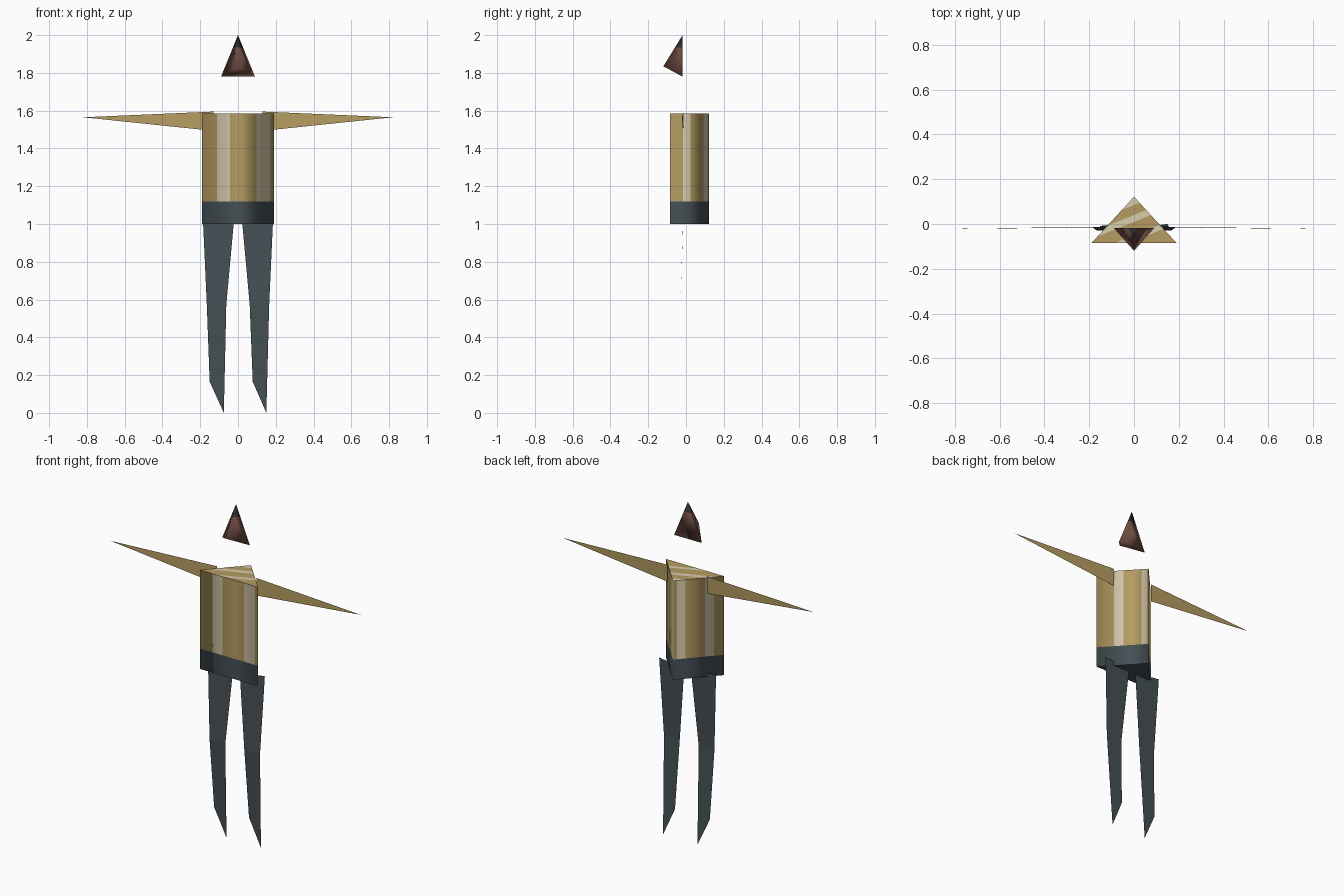
import bpy, bmesh
from mathutils import Vector

cube = bpy.data.objects.get("Cube")
if cube:
    bpy.data.objects.remove(cube)


def material(name, rgb):
    m = bpy.data.materials.new(name)
    m.use_nodes = True
    m.diffuse_color = (*rgb, 1)
    bsdf = m.node_tree.nodes["Principled BSDF"]
    bsdf.inputs["Base Color"].default_value = (*rgb, 1)
    bsdf.inputs["Roughness"].default_value = 0.8
    return m


GOLD = material("gold", (0.46, 0.33, 0.12))
CREAM = material("cream", (0.70, 0.61, 0.42))
SLATE = material("slate", (0.060, 0.080, 0.090))
SKIN = material("brown_skin", (0.15, 0.068, 0.052))
HAIR = material("dark_hair", (0.030, 0.026, 0.026))


def build(name, points, faces, mats, cuts=(), rule=None, smooth=False):
    """Mesh from points and faces, cut by planes, coloured by a rule on face centres."""
    bm = bmesh.new()
    verts = [bm.verts.new(p) for p in points]
    for f in faces:
        bm.faces.new([verts[i] for i in f])
    for co, no in cuts:
        bmesh.ops.bisect_plane(bm, geom=bm.verts[:] + bm.edges[:] + bm.faces[:],
                               plane_co=co, plane_no=no)
    for f in bm.faces:
        f.smooth = smooth
        if rule:
            f.material_index = rule(f.calc_center_median())
    mesh = bpy.data.meshes.new(name)
    bm.to_mesh(mesh)
    bm.free()
    for m in mats:
        mesh.materials.append(m)
    ob = bpy.data.objects.new(name, mesh)
    bpy.context.scene.collection.objects.link(ob)
    return ob


# Torso: triangular prism with a dark waist and vertical stripes
BOTTOM, WAIST, TOP = 1.0, 1.12, 1.585
corners = [Vector(c) for c in ((-0.19, -0.085, 0), (0.19, -0.085, 0), (0, 0.122, 0))]
stripes = [((0.21, 0.39), (0.76, 0.95)),   # front
           ((0.33, 0.52), (0.86, 0.97)),   # left back side
           ((0.08, 0.25), (0.63, 0.80))]   # right back side
ring, striped = [], []
for i, bands in enumerate(stripes):
    a, b = corners[i], corners[(i + 1) % 3]
    stops = [0] + [t for band in bands for t in band]
    for k, t in enumerate(stops):
        ring.append(a.lerp(b, t))
        striped.append(k % 2)

n = len(ring)
points = [p + Vector((0, 0, z)) for z in (BOTTOM, WAIST, TOP) for p in ring]
faces = [(r * n + i, r * n + (i + 1) % n, (r + 1) * n + (i + 1) % n, (r + 1) * n + i)
         for r in range(2) for i in range(n)]
torso = build("torso", points, faces, [GOLD, CREAM, SLATE], smooth=True)
for i, poly in enumerate(torso.data.polygons):
    poly.material_index = 2 if i < n else striped[i - n]
# Soft rounded shading around the prism
centre = Vector((0, -0.015, 0))
torso.data.normals_split_custom_set_from_vertices(
    [(Vector((v.co.x, v.co.y, 0)) - centre).normalized() for v in torso.data.vertices])

# Shoulder cap with slanted stripes, and the dark underside
slant = Vector((-0.4, 1, 0))
levels = (-0.075, -0.05, 0.01, 0.04, 0.085)


def cap_colour(c):
    return 1 - sum(c.dot(slant) < v for v in levels) % 2


up = Vector((0, 0, TOP))
build("shoulder_cap", [c + up for c in corners], [(0, 1, 2)], [GOLD, CREAM],
      cuts=[(Vector((0, v, 0)), slant) for v in levels], rule=cap_colour)
build("torso_underside", [c + Vector((0, 0, BOTTOM)) for c in corners], [(2, 1, 0)], [SLATE])

# Head: leaning tetrahedron with a dark crown
build("head", [(0, -0.018, 2.0), (-0.09, -0.018, 1.78), (0.09, -0.018, 1.78), (0, -0.12, 1.835)],
      [(0, 1, 3), (0, 3, 2), (0, 2, 1), (1, 2, 3)], [SKIN, HAIR],
      cuts=[((0, 0, 1.935), (0, 0, 1))], rule=lambda c: int(c.z > 1.935), smooth=True)

# Arms: thin tapering blades
for side, s in (("left", 1), ("right", -1)):
    order = (0, 1, 2) if s > 0 else (2, 1, 0)
    build(side + "_arm", [(s * 0.13, -0.015, 1.493), (s * 0.82, -0.022, 1.565),
                          (s * 0.13, -0.012, 1.595)], [order], [GOLD])

# Legs: thin bent blades, both feet pointing the same way
for side, s in (("left", 1), ("right", -1)):
    inner_end, outer_end = (0.078, 0.165), (0.15, 0.0)
    if s < 0:
        inner_end, outer_end = (0.075, 0.0), (0.15, 0.165)
    outline = [(0.022, -0.015, 1.01), (0.062, -0.03, 0.57),
               (inner_end[0], -0.03 * inner_end[1] / 0.57, inner_end[1]),
               (outer_end[0], -0.03 * outer_end[1] / 0.57, outer_end[1]),
               (0.165, -0.03, 0.57), (0.186, -0.015, 1.03)]
    quads = [(0, 1, 4, 5), (1, 2, 3, 4)]
    if s < 0:
        quads = [q[::-1] for q in quads]
    build(side + "_leg", [(s * x, y, z) for x, y, z in outline], quads, [SLATE])
